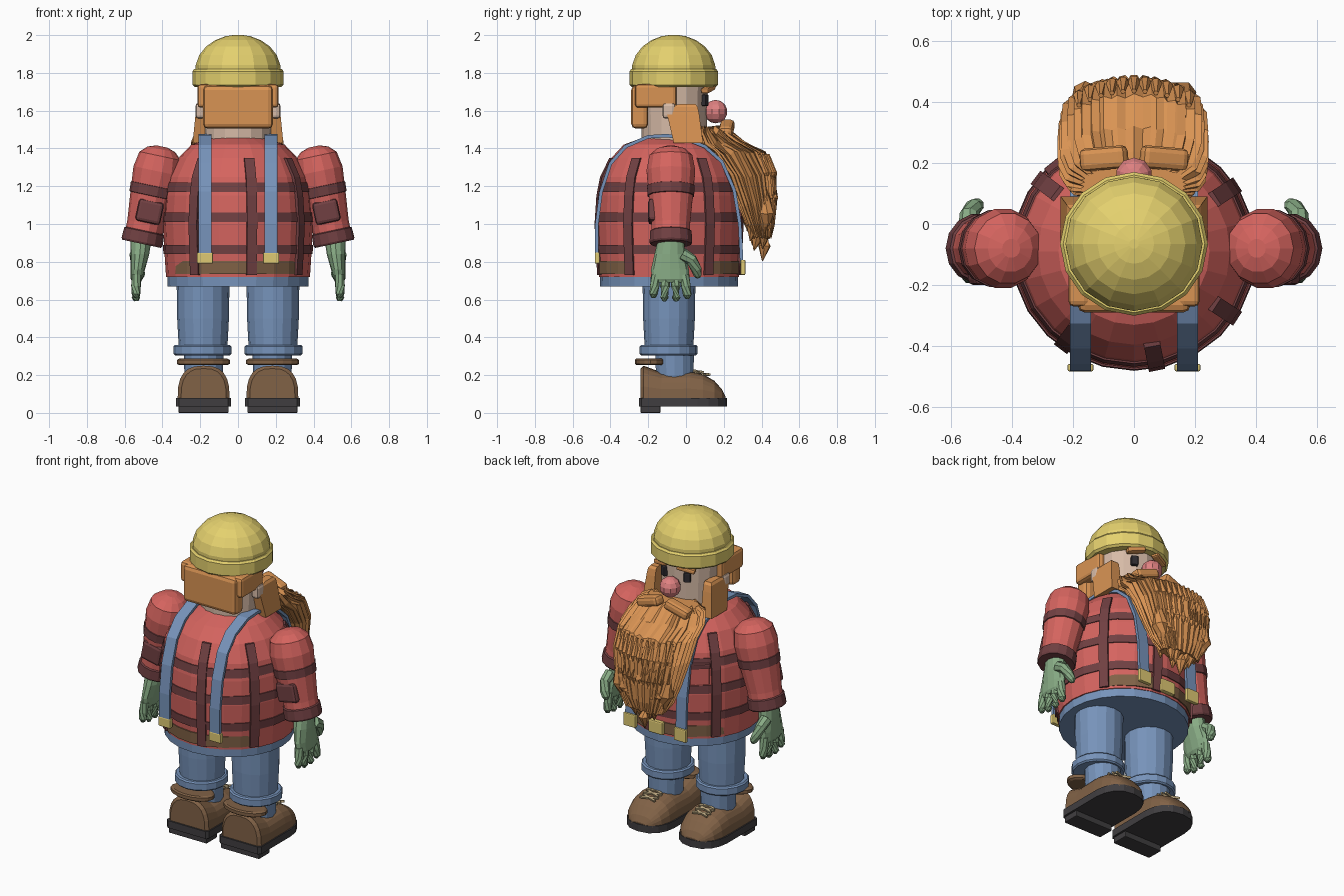
import bpy, bmesh, math, random
from mathutils import Vector, Matrix, Euler

if "Cube" in bpy.data.objects:
    bpy.data.objects.remove(bpy.data.objects["Cube"])
random.seed(4)
MATS = {}
COLORS = dict(red=(212, 100, 95), dark=(112, 66, 68), blue=(118, 146, 185), yellow=(228, 208, 110),
              hair=(216, 146, 84), skin=(214, 186, 166), pink=(222, 128, 128), green=(135, 170, 132),
              brown=(128, 98, 72), sole=(66, 64, 66), eye=(50, 48, 52), gold=(222, 200, 115), lace=(190, 170, 130))


def finish(bm, name, color, mirror=False):
    bmesh.ops.recalc_face_normals(bm, faces=bm.faces)
    if color not in MATS:
        m = bpy.data.materials.new(color)
        m.diffuse_color = [(c / 255) ** 2.2 for c in COLORS[color]] + [1]
        m.use_nodes = True
        m.node_tree.nodes["Principled BSDF"].inputs["Base Color"].default_value = m.diffuse_color
        MATS[color] = m
    for s in ((1, -1) if mirror else (1,)):
        if s < 0:
            bmesh.ops.scale(bm, vec=(-1, 1, 1), verts=bm.verts)
            bmesh.ops.reverse_faces(bm, faces=bm.faces)
        me = bpy.data.meshes.new(name)
        bm.to_mesh(me)
        me.materials.append(MATS[color])
        suffix = "" if not mirror else ("_right" if s > 0 else "_left")
        bpy.context.collection.objects.link(bpy.data.objects.new(name + suffix, me))
    bm.free()


def box(name, c, size, color, rot=(0, 0, 0), bevel=0.012, mirror=False):
    bm = bmesh.new()
    bmesh.ops.create_cube(bm, size=1, matrix=Matrix.Diagonal((*size, 1)))
    if bevel:
        bmesh.ops.bevel(bm, geom=bm.edges[:], offset=bevel, segments=2, profile=0.5, affect='EDGES')
    e = Euler([math.radians(a) for a in rot]).to_matrix().to_4x4()
    bmesh.ops.transform(bm, matrix=Matrix.Translation(c) @ e, verts=bm.verts)
    finish(bm, name, color, mirror)


def loft(name, rings, color, mirror=False, caps=True):
    bm = bmesh.new()
    vs = [[bm.verts.new(p) for p in r] for r in rings]
    for a, b in zip(vs, vs[1:]):
        for i in range(len(a)):
            j = (i + 1) % len(a)
            bm.faces.new((a[i], a[j], b[j], b[i]))
    if caps:
        bm.faces.new(vs[0])
        bm.faces.new(vs[-1])
    finish(bm, name, color, mirror)


def ring(c, rx, ry, n, tilt=0.0):
    # ring around z, tilted about y
    return [Vector(c) + Vector((rx * math.cos(a) * math.cos(tilt), ry * math.sin(a), rx * math.cos(a) * math.sin(tilt)))
            for a in (math.tau * i / n for i in range(n))]


def lathe(name, prof, cx, cy, color, n=24, sx=1.0, mirror=False, caps=True):
    loft(name, [ring((cx, cy, z), r * sx, r, n) for z, r in prof], color, mirror, caps)


def band(name, z0, z1, r0, r1, color, thick, cx=0, cy=-0.09, n=24, sx=1.0, mirror=False):
    lathe(name, [(z0, r0 - thick), (z0, r0), (z1, r1), (z1, r1 - thick)], cx, cy, color, n, sx, mirror, False)


def tube(name, pts, radii, color, n=8, mirror=False):
    pts = [Vector(p) for p in pts]
    rings = []
    for i, (p, r) in enumerate(zip(pts, radii)):
        d = pts[min(i + 1, len(pts) - 1)] - pts[max(i - 1, 0)]
        q = d.to_track_quat('Z', 'Y')
        rings.append([p + q @ v for v in ring((0, 0, 0), r, r, n)])
    loft(name, rings, color, mirror)


# torso
TORSO = [(.72, .37), (.85, .378), (1.0, .385), (1.15, .375), (1.25, .355), (1.35, .305), (1.42, .24), (1.457, .14)]


def R(z):
    for (a, ra), (b, rb) in zip(TORSO, TORSO[1:]):
        if z <= b:
            return ra + (rb - ra) * (z - a) / (b - a)
    return TORSO[-1][1]


lathe("shirt_torso", TORSO, 0, -.09, "red", sx=1.03)
for z in (.84, 1.01, 1.17):
    band("shirt_stripe", z, z + .05, R(z) + .006, R(z + .05) + .006, "dark", .012, sx=1.03)
for deg in (-127, -79, -33, 33, 80, 143):
    a = math.radians(deg)
    d, t = Vector((math.cos(a), math.sin(a), 0)), Vector((-math.sin(a), math.cos(a), 0))
    rings = []
    for z in (.73, .85, 1.0, 1.15, 1.25, 1.35):
        o = Vector((0, -.09, z))
        k = R(z) * (1 + .03 * d.x ** 2)
        rings.append([o + d * (k + e) + t * w for e, w in ((-.008, -.027), (.011, -.027), (.011, .027), (-.008, .027))])
    loft("shirt_vertical_stripe", rings, "dark")
box("chest_pocket", (-.235, .20, 1.12), (.11, .03, .11), "red", (0, 0, 39), .005)
box("pocket_flap", (-.238, .204, 1.18), (.12, .035, .03), "dark", (0, 0, 39), .005)

# trousers and belt
lathe("trouser_hips", [(.67, .365), (.77, .368)], 0, -.09, "blue", sx=1.02)
band("belt", .735, .805, .38, .382, "brown", .03)
box("belt_buckle", (0, .292, .77), (.1, .03, .08), "gold", bevel=.008)
lathe("trouser_leg", [(.7, .14), (.5, .137), (.33, .128)], .185, -.09, "blue", 16, mirror=True)
lathe("trouser_cuff", [(.305, .145), (.313, .153), (.352, .153), (.36, .145)], .188, -.092, "blue", 16, mirror=True)
lathe("trouser_ankle", [(.15, .1), (.31, .105)], .182, -.06, "blue", 14, mirror=True)

# suspenders
PATH = [(-.472, .82), (-.472, 1.0), (-.45, 1.17), (-.4, 1.32), (-.32, 1.41), (-.2, 1.462), (-.1, 1.468), (0, 1.45),
        (.1, 1.41), (.19, 1.33), (.255, 1.18), (.285, 1.0), (.295, .79)]
rings = []
for i, p in enumerate(PATH):
    q0, q1 = PATH[max(i - 1, 0)], PATH[min(i + 1, len(PATH) - 1)]
    d = Vector((0, q1[0] - q0[0], q1[1] - q0[1])).normalized()
    nrm = Vector((0, -d.z, d.y)) * .009
    o = Vector((0, *p))
    rings.append([o + nrm * s + Vector((x, 0, 0)) for s, x in ((-1, .14), (1, .14), (1, .21), (-1, .21))])
loft("suspender", rings, "blue", True)
box("back_clip", (.175, -.47, .82), (.085, .025, .06), "gold", bevel=.006, mirror=True)
box("front_clip", (.175, .302, .77), (.085, .025, .08), "gold", bevel=.006, mirror=True)

# boots
rings = []
for y, hw, top in ((-.24, .12, .235), (-.225, .138, .25), (-.13, .138, .215), (.02, .138, .22), (.09, .135, .205),
                   (.15, .118, .17), (.19, .085, .125), (.208, .05, .09)):
    rings.append([(.182 + hw * math.copysign(abs(math.cos(a)) ** .75, math.cos(a)), y, .07 + (top - .07) * math.sin(a) ** .7)
                  for a in (math.pi * i / 12 for i in range(13))])
loft("boot", rings, "brown", True)
lathe("boot_collar", [(.253, .075), (.26, .083), (.28, .083), (.287, .075)], .183, -.188, "brown", 16, 1.7, True)
outline = [(-.145, -.235), (-.13, -.25), (.13, -.25), (.145, -.235), (.145, .06), (.135, .12), (.11, .17), (.065, .205),
           (0, .217), (-.065, .205), (-.11, .17), (-.135, .12), (-.145, .06)]
loft("boot_sole", [[(.182 + x, y, z) for x, y in outline] for z in (.035, .08)], "sole", True)
box("boot_heel", (.182, -.188, .02), (.265, .105, .04), "sole", bevel=.005, mirror=True)
for y, z in ((.035, .222), (.07, .216), (.105, .203)):
    for s in (-1, 1):
        box("lace", (.182, y, z), (.11, .012, .012), "lace", (-15, 0, 20 * s), 0, True)

# arms
TILT = math.radians(12)


def ax(z):
    return .425 + (1.3 - z) * .21


def arm(name, prof, color, n=14, caps=True):
    loft(name, [ring((ax(z), -.08, z), r, r * 1.04, n, TILT) for z, r in prof], color, True, caps)


arm("sleeve", [(1.41, .03), (1.395, .075), (1.36, .112), (1.28, .127), (1.15, .115), (1.0, .1), (.92, .1)], "red")
arm("sleeve_band", [(1.205, .11), (1.2, .124), (1.15, .121), (1.145, .105)], "dark", caps=False)
arm("sleeve_cuff", [(.968, .095), (.96, .108), (.905, .111), (.895, .105)], "dark")
box("elbow_patch", (.468, -.175, 1.065), (.135, .05, .12), "dark", (0, -12, 0), .018, True)

# hands
loft("palm", [ring(c, rx, ry, 12) for c, rx, ry in (
    ((.513, -.08, .92), .055, .068), ((.52, -.085, .84), .05, .082), ((.53, -.085, .76), .038, .1),
    ((.536, -.083, .71), .032, .098), ((.538, -.083, .69), .02, .085))], "green", True)
for y, dy, zt in ((-.16, -.012, .61), (-.108, -.006, .592), (-.056, .004, .592), (-.008, .015, .605)):
    tube("finger", [(.535, y, .73), (.54, y + dy * .5, .67), (.54, y + dy, zt + .018), (.538, y + dy, zt)],
         [.026, .026, .023, .012], "green", 8, True)
tube("thumb", [(.54, -.02, .84), (.54, .03, .81), (.525, .055, .76), (.512, .062, .73), (.508, .063, .715)],
     [.035, .031, .028, .023, .011], "green", 8, True)

# head
lathe("head", [(1.42, .172), (1.76, .178)], 0, -.063, "skin", 16, 1.03)
box("ear", (.2, -.09, 1.6), (.05, .07, .085), "skin", bevel=.018, mirror=True)
bm = bmesh.new()
bmesh.ops.create_uvsphere(bm, u_segments=10, v_segments=7, radius=.062, matrix=Matrix.Translation((0, .157, 1.595)))
finish(bm, "nose", "pink")
box("eye", (.08, .1, 1.655), (.04, .03, .06), "eye", (0, 0, -25), .006, True)
box("eyebrow", (.085, .118, 1.715), (.11, .045, .03), "hair", (0, 12, -22), .01, True)
box("back_hair", (0, -.245, 1.62), (.37, .09, .23), "hair", bevel=.025)
box("side_hair", (.18, -.16, 1.678), (.07, .22, .125), "hair", bevel=.018, mirror=True)
loft("sideburn", [[(x, y, z) for x, y in ((.165, y0), (xo, y0), (xo, y1), (.165, y1))]
                  for z, y0, y1, xo in ((1.43, -.065, .09, .24), (1.58, -.1, .07, .225), (1.62, -.1, .062, .22),
                                        (1.635, -.03, .05, .21))], "hair", True)
box("moustache", (.098, .215, 1.505), (.16, .075, .06), "hair", (0, 18, -5), .02, True)

# beard with strand grooves
N = 72
groove = [(.96 if i % 2 else 1.03) + random.uniform(-.02, .02) for i in range(N)]
rings = []
for z, cy, hx, hy in ((1.51, .13, .17, .06), (1.485, .145, .215, .09), (1.43, .19, .238, .125), (1.375, .27, .24, .15),
                      (1.25, .335, .235, .138), (1.1, .372, .205, .105), (1.0, .388, .17, .078), (.93, .4, .13, .05)):
    r = []
    for i in range(N):
        a = math.tau * i / N
        c, s = math.cos(a), math.sin(a)
        g = groove[i]
        r.append((hx * g * math.copysign(abs(c) ** .85, c), cy + hy * g * math.copysign(abs(s) ** .85, s),
                  z + random.uniform(-.012, .012)))
    rings.append(r)
loft("beard", rings, "hair")
for i in range(-4, 5):
    x, k = i * .042, abs(i) / 4
    zt = .805 + .13 * k + .03 * (i % 2)
    tube("beard_tip", [(x, .415, 1.14 + .05 * k), (x * .95, .422, 1.0 + .06 * k), (x * .85, .415, zt + .08), (x * .75, .405, zt)],
         [.02, .046, .034, .003], "hair", 7)
for x, y, z in ((-.09, .35, .89), (.02, .36, .86), (.1, .34, .91), (-.03, .325, .96), (.06, .31, 1.0)):
    tube("beard_under_tip", [(x, y + .02, z + .18), (x, y + .02, z + .08), (x * .9, y, z)], [.03, .04, .003], "hair", 7)
for i in range(-5, 6):
    x = i * .036
    y = .335 + .13 * math.sqrt(1 - (x / .235) ** 2)
    tube("beard_strand", [(x, y - .03, 1.37), (x, y, 1.27), (x * .94, y + .003, 1.14), (x * .85, y - .02, 1.0 + .02 * (i % 3))],
         [.008, .02, .022, .003], "hair", 6)

# knitted hat
lathe("hat_band", [(1.725, .2), (1.725, .222), (1.737, .235), (1.808, .235), (1.82, .225), (1.82, .2)], 0, -.065, "yellow", 16, 1.03)
lathe("hat_dome", [(1.8, .22)] + [(1.815 + .187 * math.sin(a), .222 * math.cos(a))
      for a in (math.radians(d) for d in (8, 25, 42, 58, 73, 86))], 0, -.065, "yellow", 16, 1.02)
